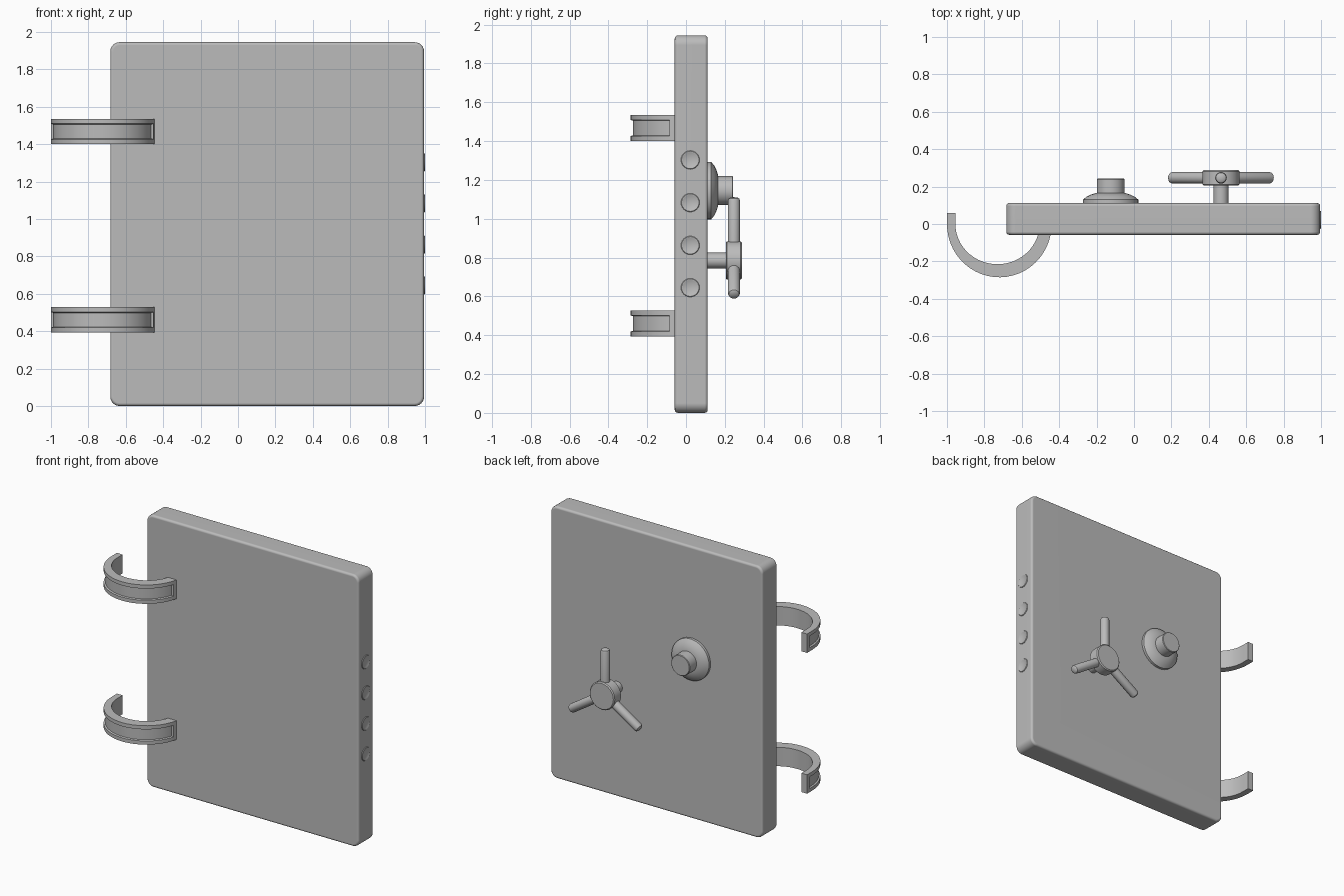
import bpy, bmesh, math
from mathutils import Matrix, Vector

if "Cube" in bpy.data.objects:
    bpy.data.objects.remove(bpy.data.objects["Cube"], do_unlink=True)

steel = bpy.data.materials.new("steel_grey")
steel.use_nodes = True
grey = (0.5, 0.5, 0.5, 1)
steel.diffuse_color = grey
steel.node_tree.nodes["Principled BSDF"].inputs["Base Color"].default_value = grey


def finish(name, bm, angle=35):
    """Turn a bmesh into a smooth shaded steel object."""
    bmesh.ops.recalc_face_normals(bm, faces=bm.faces)
    mesh = bpy.data.meshes.new(name)
    bm.to_mesh(mesh)
    bm.free()
    obj = bpy.data.objects.new(name, mesh)
    bpy.context.collection.objects.link(obj)
    mesh.materials.append(steel)
    bpy.ops.object.select_all(action='DESELECT')
    obj.select_set(True)
    bpy.context.view_layer.objects.active = obj
    bpy.ops.object.shade_smooth_by_angle(angle=math.radians(angle))
    return obj


def lathe(name, profile, origin, direction, steps=40):
    """Revolve (radius, distance) points about an axis through origin."""
    bm = bmesh.new()
    verts = [bm.verts.new((r, 0, d)) for r, d in profile]
    edges = [bm.edges.new(pair) for pair in zip(verts, verts[1:])]
    bmesh.ops.spin(bm, geom=verts + edges, cent=(0, 0, 0), axis=(0, 0, 1),
                   angle=math.tau, steps=steps)
    bmesh.ops.remove_doubles(bm, verts=bm.verts, dist=0.0005)
    turn = Vector((0, 0, 1)).rotation_difference(Vector(direction)).to_matrix().to_4x4()
    bm.transform(Matrix.Translation(origin) @ turn)
    return finish(name, bm)


# Door slab: rounded corners first, then softened rims
LEFT, RIGHT, FRONT, BACK, TOP = -0.683, 0.995, -0.058, 0.112, 1.945
bm = bmesh.new()
bmesh.ops.create_cube(bm, size=1)
bm.transform(Matrix.Translation(((LEFT + RIGHT) / 2, (FRONT + BACK) / 2, TOP / 2))
             @ Matrix.Diagonal((RIGHT - LEFT, BACK - FRONT, TOP, 1)))
depth_edges = [e for e in bm.edges if abs(e.verts[0].co.y - e.verts[1].co.y) > 0.1]
bmesh.ops.bevel(bm, geom=depth_edges, offset=0.05, segments=6, profile=0.5, affect='EDGES')
rims = [e for e in bm.edges if abs(e.verts[0].co.y - e.verts[1].co.y) < 0.01]
bmesh.ops.bevel(bm, geom=rims, offset=0.016, segments=3, profile=0.5, affect='EDGES')
door = finish("door", bm, 60)
weighted = door.modifiers.new("flat_panels", 'WEIGHTED_NORMAL')
weighted.keep_sharp = True


# Curved hinge arms with a framed recess along the outer face
def hinge(name, low, high):
    arc = [math.pi + math.radians(168) * i / 24 for i in range(25)]
    outer = [(-1, 0.06)] + [(-0.72 + 0.28 * math.cos(a), 0.285 * math.sin(a)) for a in arc]
    inner = [(-0.955, 0.06)] + [(-0.73 + 0.225 * math.cos(a), 0.215 * math.sin(a)) for a in arc]
    bm = bmesh.new()
    rings = [[bm.verts.new((x, y, z)) for (x, y), z in
              ((o, low), (o, high), (i, high), (i, low))] for o, i in zip(outer, inner)]
    bm.faces.new(rings[0])
    bm.faces.new(rings[-1])
    outside = []
    for a, b in zip(rings, rings[1:]):
        for k in range(4):
            n = (k + 1) % 4
            face = bm.faces.new((a[k], a[n], b[n], b[k]))
            if k == 0:
                outside.append(face)
    bmesh.ops.recalc_face_normals(bm, faces=bm.faces)
    bmesh.ops.inset_region(bm, faces=outside, thickness=0.026, use_even_offset=True)
    bmesh.ops.inset_region(bm, faces=outside, thickness=0.004, depth=-0.011,
                           use_even_offset=True)
    finish(name, bm)


hinge("upper_hinge", 1.4, 1.535)
hinge("lower_hinge", 0.393, 0.528)

# Locking bolts set into the opening edge
for n, z in enumerate((0.645, 0.863, 1.083, 1.303)):
    lathe(f"bolt_{n + 1}", [(0, -0.02), (0.048, -0.02), (0.048, 0.002), (0.045, 0.005),
                            (0.04, 0.005), (0.037, 0.003), (0, 0.003)],
          (RIGHT, 0.022, z), (1, 0, 0), 24)

# Combination dial: domed base and knob
lathe("dial_base", [(0, -0.01), (0.148, -0.01), (0.148, 0.018), (0.128, 0.034),
                    (0.105, 0.045), (0.08, 0.053), (0, 0.055)],
      (-0.125, BACK, 1.145), (0, 1, 0))
lathe("dial_knob", [(0, 0.04), (0.074, 0.04), (0.074, 0.127), (0.07, 0.131), (0, 0.131)],
      (-0.125, BACK, 1.145), (0, 1, 0))

# Three-spoke handle
HUB = Vector((0.465, 0.247, 0.785))
lathe("handle_shaft", [(0, -0.01), (0.04, -0.01), (0.04, 0.11), (0, 0.11)],
      (HUB.x, BACK, HUB.z), (0, 1, 0), 24)
lathe("handle_hub", [(0, -0.042), (0.092, -0.042), (0.099, -0.035), (0.099, 0.035),
                     (0.092, 0.042), (0, 0.042)], HUB, (0, 1, 0))
for n, degrees in enumerate((90, 213, 327)):
    a = math.radians(degrees)
    lathe(f"handle_spoke_{n + 1}", [(0, 0.03), (0.031, 0.03), (0.031, 0.308), (0.027, 0.319),
                                    (0.018, 0.325), (0, 0.326)],
          HUB, (math.cos(a), 0, math.sin(a)), 20)
